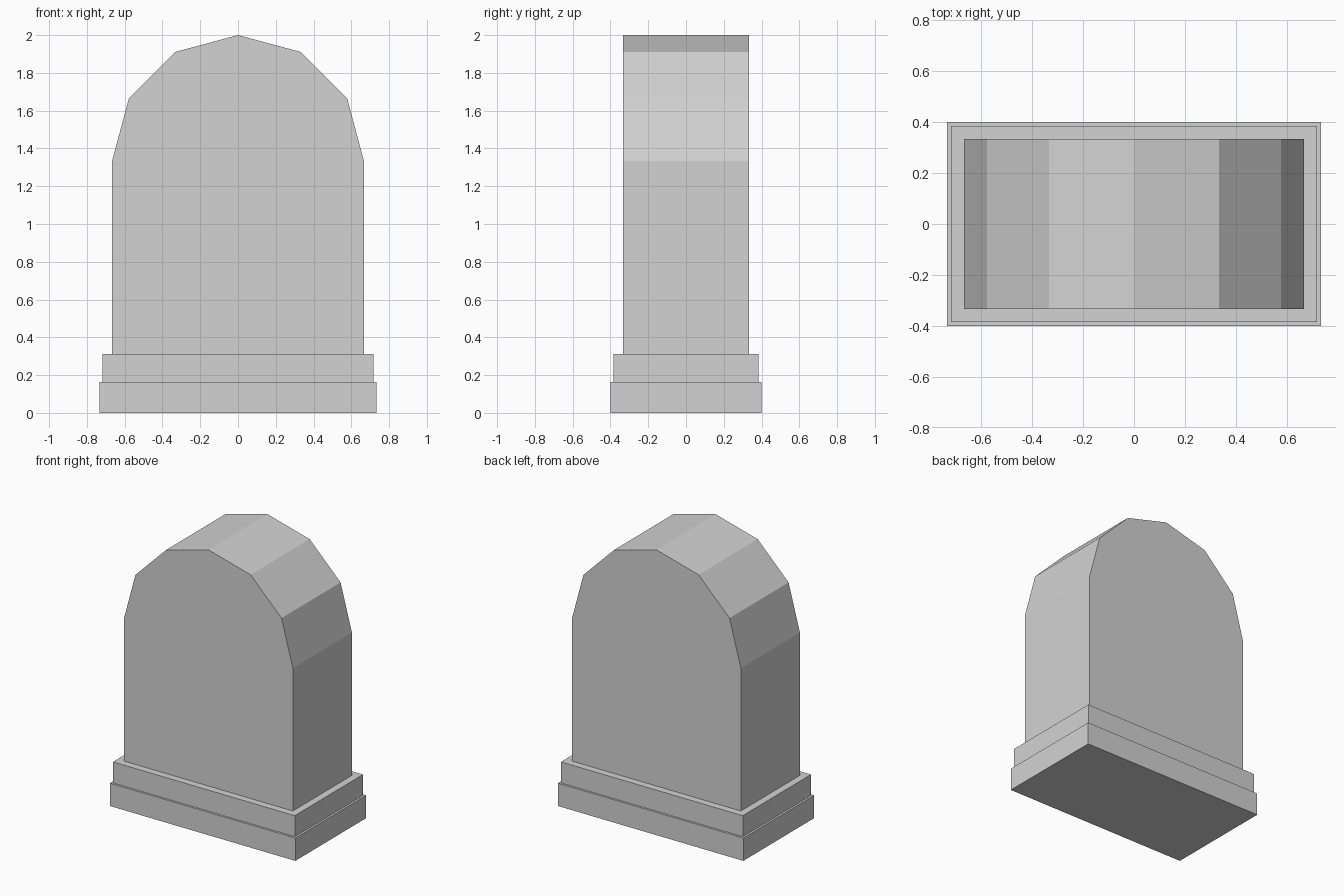
import bpy
import bmesh
from math import sin, cos, pi

cube = bpy.data.objects.get("Cube")
if cube:
    bpy.data.objects.remove(cube, do_unlink=True)

# Plain grey stone
stone = bpy.data.materials.new("grey_stone")
stone.use_nodes = True
colour = (0.65, 0.65, 0.65, 1)
stone.diffuse_color = colour
stone.node_tree.nodes["Principled BSDF"].inputs["Base Color"].default_value = colour


def slab(name, outline, half_depth):
    """Extrude an x-z outline from front to back."""
    bm = bmesh.new()
    face = bm.faces.new([bm.verts.new((x, -half_depth, z)) for x, z in outline])
    result = bmesh.ops.extrude_face_region(bm, geom=[face])
    moved = [v for v in result["geom"] if isinstance(v, bmesh.types.BMVert)]
    bmesh.ops.translate(bm, verts=moved, vec=(0, 2 * half_depth, 0))
    bmesh.ops.recalc_face_normals(bm, faces=bm.faces)
    mesh = bpy.data.meshes.new(name)
    bm.to_mesh(mesh)
    bm.free()
    mesh.materials.append(stone)
    obj = bpy.data.objects.new(name, mesh)
    bpy.context.collection.objects.link(obj)
    return obj


def block(name, half_width, half_depth, bottom, top):
    outline = [(-half_width, bottom), (half_width, bottom),
               (half_width, top), (-half_width, top)]
    return slab(name, outline, half_depth)


# Stepped plinth
block("lower_plinth", 0.733, 0.4, 0, 0.163)
block("upper_plinth", 0.718, 0.385, 0.163, 0.313)

# Upright slab with a six-sided arched top
radius, spring, sides = 2 / 3, 4 / 3, 6
arch = [(radius * cos(pi * i / sides), spring + radius * sin(pi * i / sides))
        for i in range(sides + 1)]
slab("arched_headstone", [(-radius, 0.313), (radius, 0.313)] + arch, 1 / 3)
